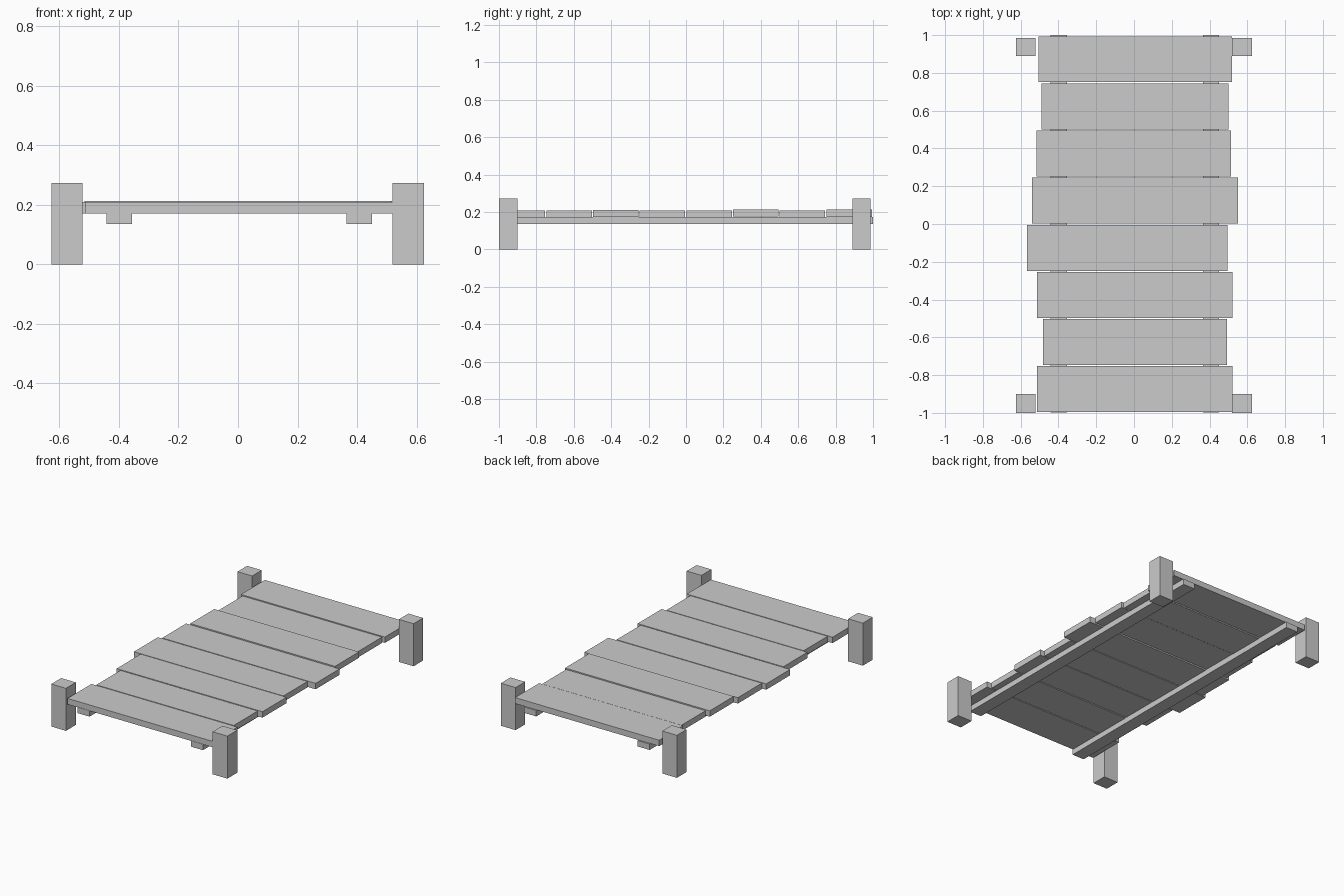
import bpy

if "Cube" in bpy.data.objects:
    bpy.data.objects.remove(bpy.data.objects["Cube"])


def box(name, x0, x1, y0, y1, z0, z1):
    """Axis-aligned box given by its extents."""
    bpy.ops.mesh.primitive_cube_add(size=1)
    ob = bpy.context.object
    ob.name = name
    ob.location = ((x0 + x1) / 2, (y0 + y1) / 2, (z0 + z1) / 2)
    ob.scale = (x1 - x0, y1 - y0, z1 - z0)
    bpy.ops.object.transform_apply(location=True, rotation=False, scale=True)
    return ob


# Corner posts
for side, x0, x1 in (("left", -0.626, -0.522), ("right", 0.52, 0.625)):
    box(f"front_{side}_post", x0, x1, -1.0, -0.9, 0, 0.273)
    box(f"back_{side}_post", x0, x1, 0.889, 0.986, 0, 0.273)

# Long support beams under the planks
box("left_beam", -0.442, -0.356, -0.998, 1.0, 0.135, 0.173)
box("right_beam", 0.364, 0.45, -0.998, 1.0, 0.135, 0.173)

# Uneven deck planks, front to back: left end, right end, top height
planks = [
    (-0.514, 0.522, 0.209),
    (-0.483, 0.492, 0.209),
    (-0.514, 0.522, 0.210),
    (-0.566, 0.496, 0.209),
    (-0.540, 0.550, 0.209),
    (-0.515, 0.513, 0.213),
    (-0.489, 0.501, 0.209),
    (-0.505, 0.518, 0.212),
]
pitch, width, start = 0.2495, 0.243, -0.996
for i, (x0, x1, top) in enumerate(planks):
    y0 = start + i * pitch
    box(f"plank_{i + 1}", x0, x1, y0, y0 + width, top - 0.038, top)
